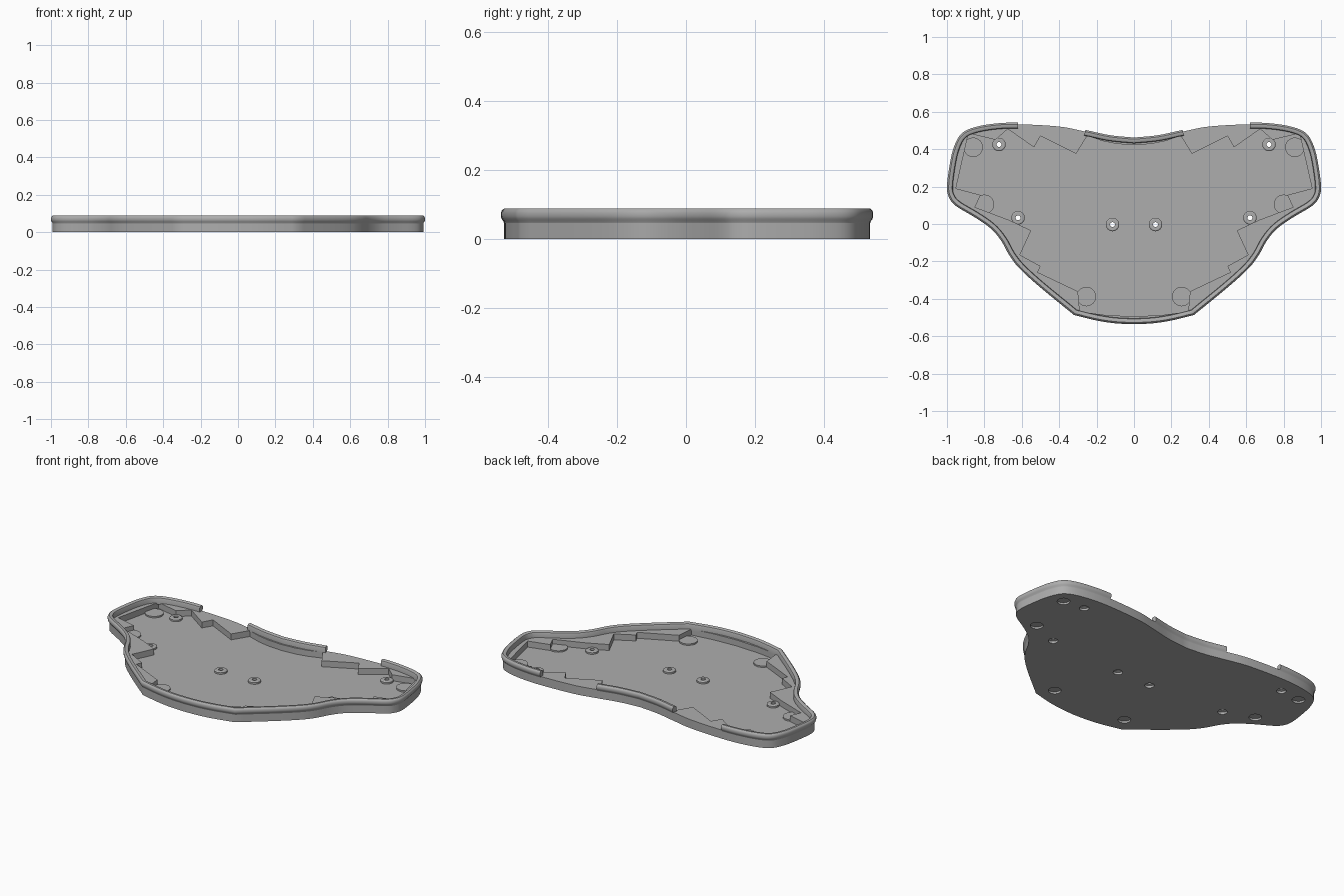
import bpy, bmesh, math
from mathutils import Vector

cube = bpy.data.objects.get("Cube")
if cube:
    bpy.data.objects.remove(cube)

grey = bpy.data.materials.new("plain_grey")
grey.use_nodes = True
COLOUR = (0.42, 0.42, 0.42, 1)
grey.diffuse_color = COLOUR
grey.node_tree.nodes["Principled BSDF"].inputs["Base Color"].default_value = COLOUR

LEDGE, FLOOR, TOP, SEGS = 0.053, 0.016, 0.088, 32


def make_object(name, bm):
    bmesh.ops.recalc_face_normals(bm, faces=bm.faces)
    mesh = bpy.data.meshes.new(name)
    bm.to_mesh(mesh)
    bm.free()
    mesh.materials.append(grey)
    obj = bpy.data.objects.new(name, mesh)
    bpy.context.collection.objects.link(obj)
    return obj


def loft(bm, loops, closed=False):
    """Skin a stack of equal loops, capping the ends."""
    rings = [[bm.verts.new(p) for p in loop] for loop in loops]
    n = len(rings[0])
    for a, b in zip(rings, rings[1:]):
        for i in range(n):
            j = (i + 1) % n
            bm.faces.new((a[i], a[j], b[j], b[i]))
    bm.faces.new(rings[0])
    bm.faces.new(rings[-1])


def at_height(points, z):
    return [Vector((p[0], p[1], z)) for p in points]


def lathe(bm, x, y, steps):
    """Round stack from (radius, height) steps."""
    loft(bm, [[Vector((x + r * math.cos(2 * math.pi * i / SEGS),
                       y + r * math.sin(2 * math.pi * i / SEGS), z))
               for i in range(SEGS)] for r, z in steps])


def boolean(obj, bm, operation):
    tool = make_object("tool", bm)
    mod = obj.modifiers.new("cut", 'BOOLEAN')
    mod.operation, mod.object, mod.solver = operation, tool, 'EXACT'
    bpy.context.view_layer.objects.active = obj
    bpy.ops.object.modifier_apply(modifier=mod.name)
    bpy.data.objects.remove(tool)


def spline(points, steps=5):
    """Smooth curve through the points, ends included."""
    pts = [Vector(p) for p in points]
    pts = [2 * pts[0] - pts[1]] + pts + [2 * pts[-1] - pts[-2]]
    out = []
    for a, b, c, d in zip(pts, pts[1:], pts[2:], pts[3:]):
        for k in range(steps):
            t = k / steps
            out.append(0.5 * (2 * b + (c - a) * t + (2 * a - 5 * b + 4 * c - d) * t * t
                              + (3 * b - a - 3 * c + d) * t ** 3))
    return out + [pts[-2]]


def mirrored(half):
    """Close a half outline whose two ends lie on the centre line."""
    return half + [Vector((-p[0], p[1])) for p in half[-2:0:-1]]


# Outer outline, left half from back centre to front centre
side = spline([(0, .462), (.13, .475), (.26, .503), (.4, .53), (.62, .542), (.76, .535),
               (.87, .512), (.93, .475), (.965, .405), (.985, .32), (1, .2), (.988, .14),
               (.95, .095), (.85, .035), (.765, -.025), (.71, -.09), (.665, -.17),
               (.61, -.24), (.5, -.34), (.32, -.487)])
front = spline([(.32, -.487), (.2, -.516), (.1, -.531), (0, -.536)], 4)
outline = mirrored(side + front[1:])
count = len(outline)


def inset(i, d):
    """Outline point moved inward by d."""
    p = outline[i % count]
    a = (p - outline[(i - 1) % count]).normalized()
    b = (outline[(i + 1) % count] - p).normalized()
    n = (Vector((a.y, -a.x)) + Vector((b.y, -b.x))).normalized()
    return p + n * d


# Base tray with a stepped pocket
bm = bmesh.new()
wall = [inset(i, .009) for i in range(count)]
loft(bm, [at_height(wall, 0), at_height(wall, LEDGE)])
tray = make_object("tray_base", bm)

pocket = mirrored([Vector(p) for p in (
    (0, .422), (.09, .428), (.17, .444), (.25, .472), (.31, .375), (.5, .47), (.535, .41),
    (.675, .508), (.74, .45), (.885, .485), (.952, .19), (.82, .155), (.85, .09),
    (.665, .02), (.55, -.035), (.61, -.165), (.5, -.225), (.515, -.258), (.3, -.36),
    (.29, -.468), (.15, -.487), (0, -.494))])
bm = bmesh.new()
loft(bm, [at_height(pocket, FLOOR), at_height(pocket, TOP)])
boolean(tray, bm, 'DIFFERENCE')

# Bosses on the floor, then screw holes and foot recesses from below
screws = [(.722, .425), (.62, .033), (.115, -.003)]
feet = [(.86, .41), (.8, .105), (.255, -.388)]
bosses, holes = bmesh.new(), bmesh.new()
for s in (1, -1):
    for x, y in screws:
        lathe(bosses, s * x, y, [(.036, .008), (.036, .026), (.03, .03)])
        lathe(holes, s * x, y, [(.027, -.02), (.027, .014), (.013, .018), (.013, .07)])
    for x, y in feet:
        lathe(bosses, s * x, y, [(.052, .008), (.052, .025)])
        lathe(holes, s * x, y, [(.036, -.02), (.036, .012)])
boolean(tray, bosses, 'UNION')
boolean(tray, holes, 'DIFFERENCE')

# Rounded rim, interrupted by two gaps at the back
profile = [(.009, .046), (.007, .052), (.002, .058), (0, .066), (0, .076), (.003, .083),
           (.009, TOP), (.021, TOP), (.028, .084), (.031, .077), (.031, .046)]


def rim(name, indices):
    bm = bmesh.new()
    loft(bm, [[Vector((*inset(i, d), z)) for d, z in profile] for i in indices])
    return make_object(name, bm)


gap_start = min(range(len(side)), key=lambda i: abs(side[i].x - .26) + (side[i].y < .4))
gap_end = min(range(len(side)), key=lambda i: abs(side[i].x - .62) + (side[i].y < .4))
parts = [tray,
         rim("main_rim", range(gap_end, count - gap_end + 1)),
         rim("back_centre_rim", range(-gap_start, gap_start + 1))]

# Keep hard edges crisp and curved walls smooth
bpy.ops.object.select_all(action='DESELECT')
for obj in parts:
    obj.select_set(True)
bpy.context.view_layer.objects.active = tray
bpy.ops.object.shade_smooth_by_angle(angle=math.radians(30))
